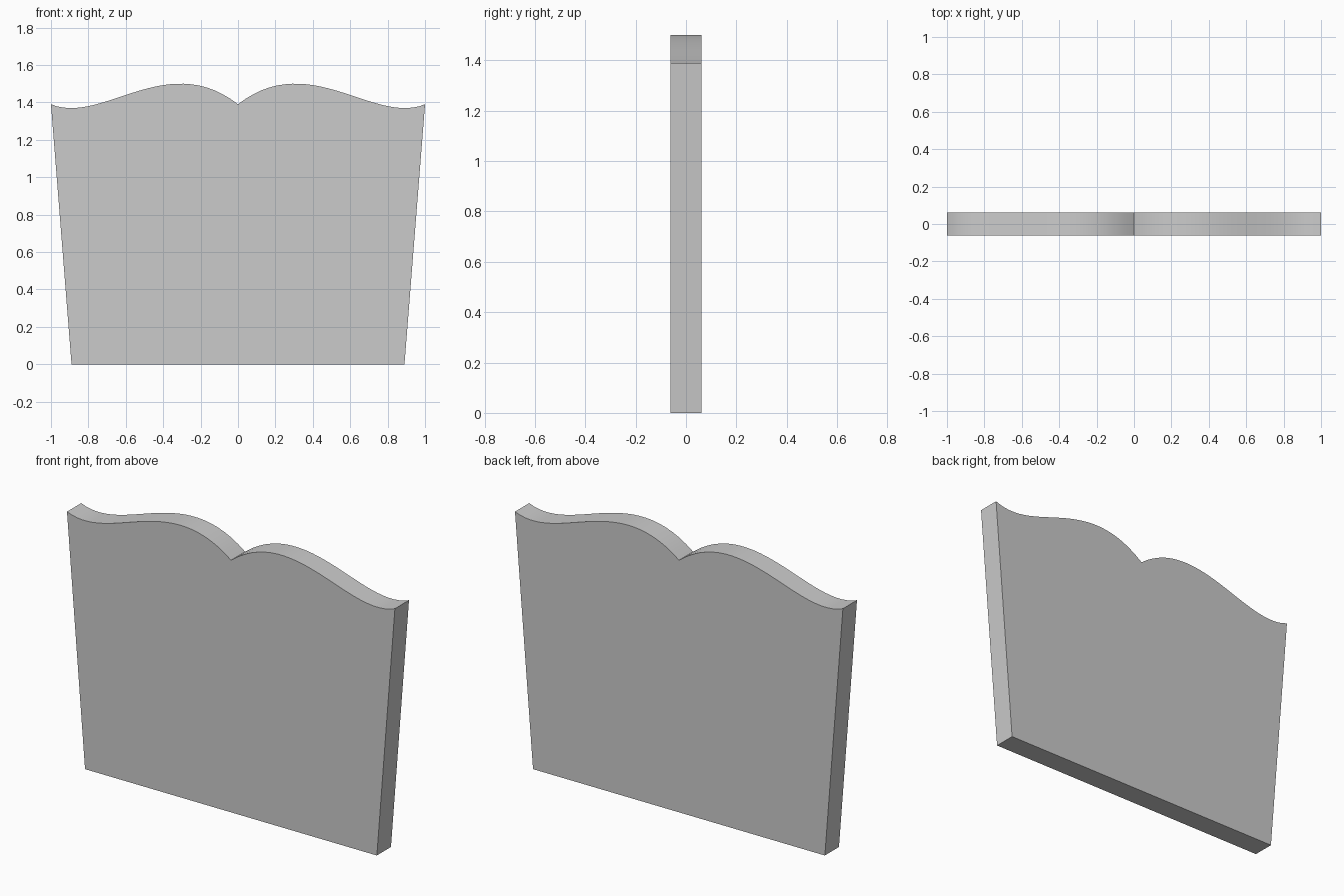
import bpy, bmesh
from mathutils import Vector
from mathutils.geometry import interpolate_bezier

if "Cube" in bpy.data.objects:
    bpy.data.objects.remove(bpy.data.objects["Cube"])

HALF_BASE, SHOULDER, HALF_DEPTH, STEPS = 0.89, 1.39, 0.0615, 28

# Right half of the scalloped top edge, from the centre notch outwards
half = interpolate_bezier(Vector((0, SHOULDER, 0)), Vector((0.379, SHOULDER + 0.297, 0)),
                          Vector((0.727, SHOULDER - 0.113, 0)), Vector((1, SHOULDER, 0)), STEPS)
right = [(p.x, p.y) for p in half]
left = [(-x, z) for x, z in right[1:]]
outline = [(-HALF_BASE, 0), (HALF_BASE, 0)] + right[::-1] + left

# Slab: extrude the outline front to back
bm = bmesh.new()
face = bm.faces.new([bm.verts.new((x, -HALF_DEPTH, z)) for x, z in outline])
ext = bmesh.ops.extrude_face_region(bm, geom=[face], use_keep_orig=True)
moved = [g for g in ext["geom"] if isinstance(g, bmesh.types.BMVert)]
bmesh.ops.translate(bm, verts=moved, vec=(0, 2 * HALF_DEPTH, 0))
bmesh.ops.recalc_face_normals(bm, faces=bm.faces)
mesh = bpy.data.meshes.new("headboard_panel")
bm.to_mesh(mesh)
bm.free()
panel = bpy.data.objects.new("headboard_panel", mesh)
bpy.context.collection.objects.link(panel)

# Smooth the curved top, keep all corners crisp
bpy.context.view_layer.objects.active = panel
panel.select_set(True)
bpy.ops.object.shade_smooth_by_angle(angle=0.5)
